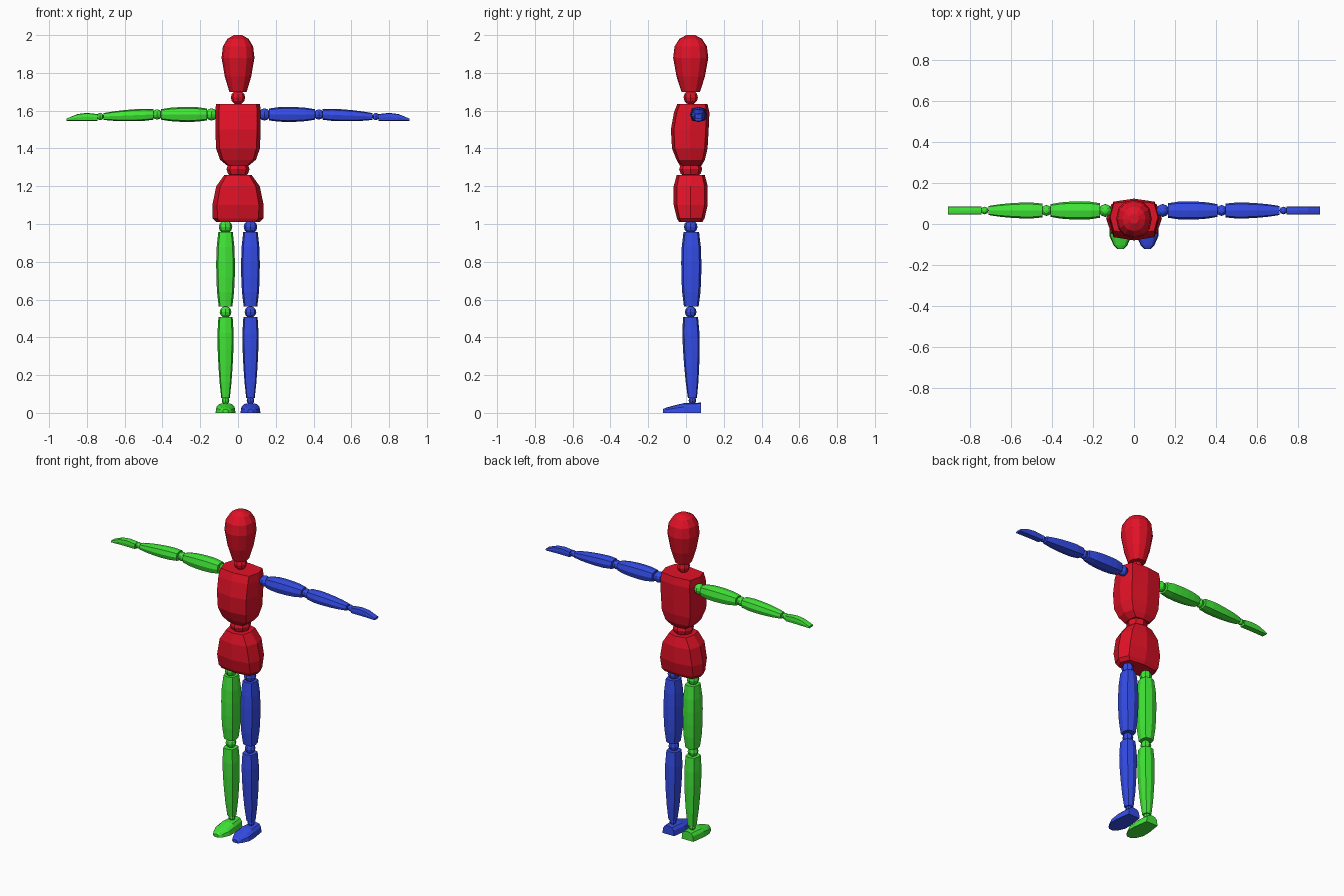
import bpy, bmesh
from math import sin, cos, pi, copysign
from mathutils import Vector

cube = bpy.data.objects.get("Cube")
if cube:
    bpy.data.objects.remove(cube)


def material(name, colour):
    mat = bpy.data.materials.new(name)
    mat.use_nodes = True
    mat.diffuse_color = (*colour, 1)
    shader = mat.node_tree.nodes["Principled BSDF"]
    shader.inputs["Base Color"].default_value = (*colour, 1)
    return mat


RED = material("red", (0.76, 0.006, 0.02))
GREEN = material("green", (0.055, 0.82, 0.04))
BLUE = material("blue", (0.035, 0.075, 0.82))


def finish(bm, name, mat):
    bmesh.ops.recalc_face_normals(bm, faces=bm.faces)
    mesh = bpy.data.meshes.new(name)
    bm.to_mesh(mesh)
    bm.free()
    mesh.materials.append(mat)
    obj = bpy.data.objects.new(name, mesh)
    bpy.context.collection.objects.link(obj)


def place(axis, along, u, v):
    places = {"x": (along, u, v), "y": (u, along, v), "z": (u, v, along)}
    return Vector(places[axis])


def squared(value, power):
    """Push a circle coordinate towards a rounded square."""
    return copysign(abs(value) ** power, value) if abs(value) > 0.001 else 0


def loft(name, mat, axis, rings, sides=8, power=0.65, dome=False):
    """Skin rings of (position, centre u, centre v, radius u, radius v).
    A dome ring is an upper half only, standing on its centre."""
    bm = bmesh.new()
    loops = []
    for along, centre_u, centre_v, radius_u, radius_v in rings:
        loop = []
        for i in range(sides):
            angle = pi * i / (sides - 1) if dome else 2 * pi * i / sides
            u = centre_u + radius_u * squared(cos(angle), power)
            v = centre_v + radius_v * squared(sin(angle), power)
            loop.append(bm.verts.new(place(axis, along, u, v)))
        loops.append(loop)
    for lower, upper in zip(loops, loops[1:]):
        for i in range(sides):
            j = (i + 1) % sides
            bm.faces.new((lower[i], lower[j], upper[j], upper[i]))
    bm.faces.new(loops[0])
    bm.faces.new(loops[-1])
    finish(bm, name, mat)


def ball(name, mat, centre, radius, flatten=1):
    bm = bmesh.new()
    bmesh.ops.create_uvsphere(bm, u_segments=8, v_segments=6, radius=radius)
    for vert in bm.verts:
        vert.co.z *= flatten
        vert.co += Vector(centre)
    finish(bm, name, mat)


def limb(name, mat, axis, start, end, radius_u, radius_v, taper):
    """Swollen segment that narrows at both ends, more so at the far one."""
    rings = []
    steps = 5
    for i in range(steps + 1):
        f = i / steps
        along, u, v = Vector(start).lerp(Vector(end), f)
        swell = (0.75 + 0.25 * max(sin(pi * f), 0) ** 0.6) * (1 - taper * f)
        rings.append((along, u, v, radius_u * swell, radius_v * swell))
    loft(name, mat, axis, rings)


# Head, neck and trunk
middle = 0.025
loft("head", RED, "z", [
    (height, 0, middle, width, width * 1.07) for height, width in (
        (1.7, 0.046), (1.78, 0.07), (1.88, 0.087),
        (1.94, 0.08), (1.98, 0.056), (2, 0.022))], sides=12, power=0.9)
ball("neck_ball", RED, (0, middle, 1.67), 0.038)
loft("chest", RED, "z", [
    (height, 0, centre, width, depth) for height, centre, width, depth in (
        (1.31, middle, 0.058, 0.058), (1.34, middle, 0.095, 0.075),
        (1.4, 0.02, 0.116, 0.094), (1.5, 0.02, 0.12, 0.1),
        (1.59, 0.03, 0.12, 0.094), (1.635, 0.034, 0.117, 0.08))], power=0.5)
ball("waist_ball", RED, (0, middle, 1.29), 0.061, flatten=0.8)
loft("pelvis", RED, "z", [
    (height, 0, middle, width, depth) for height, width, depth in (
        (1.01, 0.115, 0.062), (1.03, 0.134, 0.073), (1.1, 0.136, 0.09),
        (1.2, 0.115, 0.09), (1.26, 0.072, 0.074))], power=0.6)

# Paired limbs
for side, label, mat in ((1, "left_", BLUE), (-1, "right_", GREEN)):
    # Leg
    x = 0.066 * side
    ankle = 0.034
    ball(label + "hip_ball", mat, (x, middle, 0.985), 0.036)
    limb(label + "thigh", mat, "z", (0.957, x, 0.028), (0.562, x, 0.028),
         0.051, 0.055, taper=0.06)
    ball(label + "knee_ball", mat, (x, middle, 0.534), 0.031)
    limb(label + "shin", mat, "z", (0.508, x, 0.024), (0.078, x, ankle),
         0.05, 0.053, taper=0.4)
    ball(label + "ankle_ball", mat, (x, ankle, 0.066), 0.02)
    loft(label + "foot", mat, "y", [
        (along, x, 0, width, height) for along, width, height in (
            (-0.122, 0.015, 0.02), (-0.105, 0.033, 0.028), (-0.06, 0.053, 0.04),
            (-0.01, 0.053, 0.052), (0.08, 0.04, 0.054))],
        sides=7, power=0.7, dome=True)

    # Arm
    y, z = 0.066, 1.58
    wrist = z - 0.011
    ball(label + "shoulder_ball", mat, (0.14 * side, y, z), 0.032)
    limb(label + "upper_arm", mat, "x", (0.165 * side, y, z), (0.408 * side, y, z),
         0.047, 0.042, taper=0.12)
    ball(label + "elbow_ball", mat, (0.428 * side, y, z), 0.027)
    limb(label + "forearm", mat, "x", (0.448 * side, y, z), (0.712 * side, y, wrist),
         0.045, 0.037, taper=0.35)
    ball(label + "wrist_ball", mat, (0.73 * side, y, wrist), 0.019)
    # The hand keeps a level underside while its back slopes to the fingertips
    palm = 1.546
    loft(label + "hand", mat, "x", [
        (along * side, y, palm + thickness, 0.02, thickness) for along, thickness in (
            (0.745, 0.018), (0.8, 0.021), (0.85, 0.018), (0.908, 0.006))], power=0.4)
